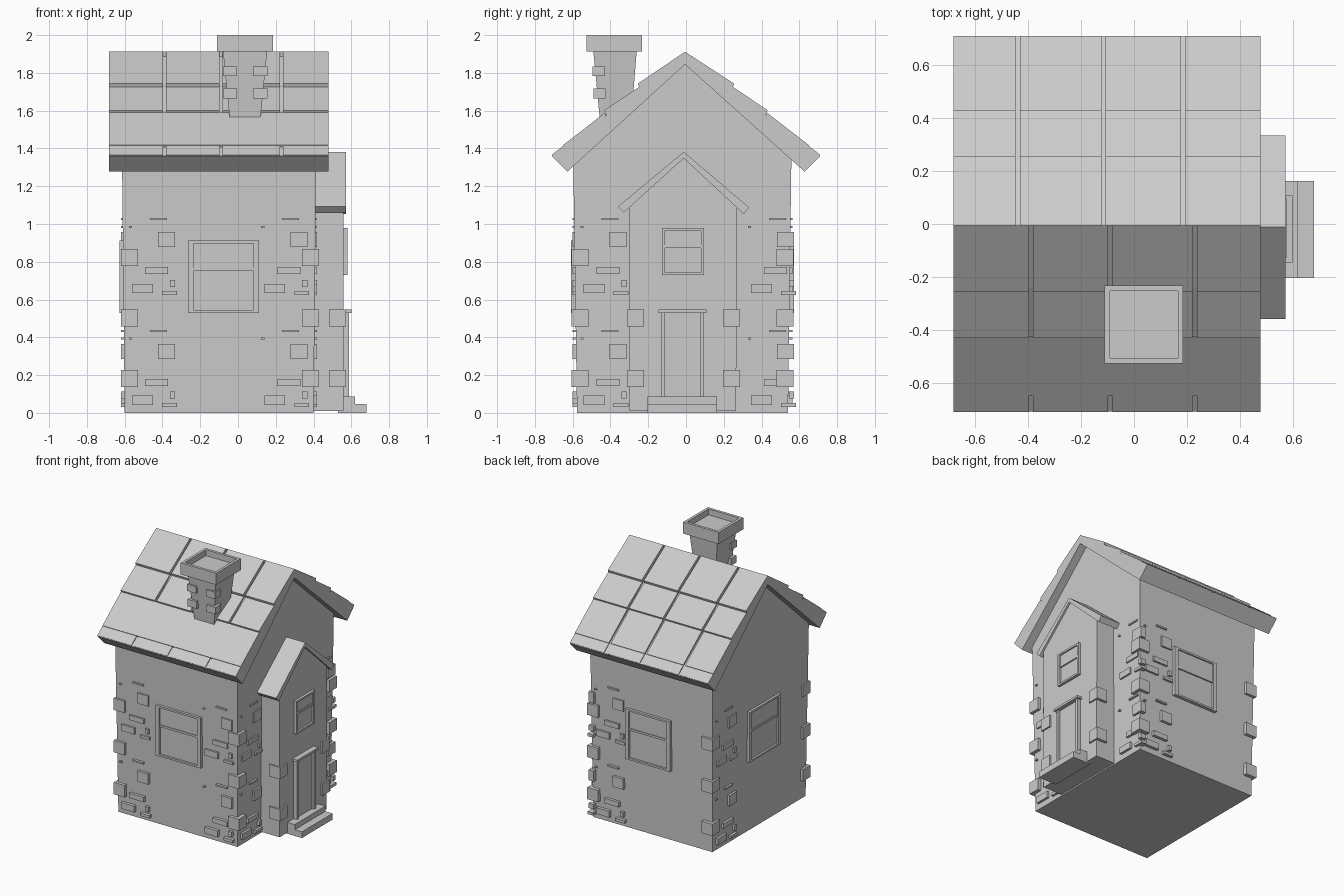
import bpy, bmesh

if "Cube" in bpy.data.objects:
    bpy.data.objects.remove(bpy.data.objects["Cube"])


def finish(name, bm):
    bmesh.ops.recalc_face_normals(bm, faces=bm.faces)
    me = bpy.data.meshes.new(name)
    bm.to_mesh(me)
    bm.free()
    ob = bpy.data.objects.new(name, me)
    bpy.context.collection.objects.link(ob)
    return ob


def add_prism(bm, pts, x0, x1):
    """Extrude a (y, z) outline along x."""
    f = bm.faces.new([bm.verts.new((x0, y, z)) for y, z in pts])
    r = bmesh.ops.extrude_face_region(bm, geom=[f])
    for v in r['geom']:
        if isinstance(v, bmesh.types.BMVert):
            v.co.x = x1


def prism(name, pts, x0, x1):
    bm = bmesh.new()
    add_prism(bm, pts, x0, x1)
    return finish(name, bm)


def add_box(bm, a, b):
    lo = [min(p, q) for p, q in zip(a, b)]
    hi = [max(p, q) for p, q in zip(a, b)]
    add_prism(bm, [(lo[1], lo[2]), (hi[1], lo[2]), (hi[1], hi[2]), (lo[1], hi[2])], lo[0], hi[0])


def boxes(name, items):
    bm = bmesh.new()
    for a, b in items:
        add_box(bm, a, b)
    return finish(name, bm)


# wall frames: u runs left to right seen from outside, v is up, n is outward
WALL = {
    'front': lambda u, v, n: (u, -0.588 - n, v),
    'right': lambda u, v, n: (0.405 + n, u, v),
    'back': lambda u, v, n: (-u, 0.55 + n, v),
    'left': lambda u, v, n: (-0.606 - n, -u, v),
    'porch': lambda u, v, n: (0.557 + n, u, v),
}


def on_wall(wall, rects):
    """Each rect is u0, u1, v0, v1, outward depth."""
    w = WALL[wall]
    return [(w(u0, v0, -0.03), w(u1, v1, d)) for u0, u1, v0, v1, d in rects]


# main walls, flaring slightly towards the top
body = prism('house_walls', [(-0.577, 0), (0.54, 0), (0.558, 1.35), (-0.005, 1.86), (-0.597, 1.33)], -0.6, 0.4)
for v in body.data.vertices:
    v.co.x += (0.014 if v.co.x > 0 else -0.014) * v.co.z / 1.35

# main roof slab
half = [(0.24, 1.72), (0.42, 1.575), (0.71, 1.36), (0.628, 1.277)]
prism('roof_slab', [(-0.005, 1.887)] + half + [(-0.005, 1.845)] + [(-y, z) for y, z in half[::-1]], -0.683, 0.478)

# overlapping roof tiles, split in columns by thin grooves
rows = [
    [(-0.005, 1.912), (0.255, 1.743), (0.245, 1.715), (-0.005, 1.88)],
    [(0.235, 1.735), (0.432, 1.602), (0.42, 1.57), (0.235, 1.7)],
    [(0.425, 1.592), (0.65, 1.418), (0.64, 1.395), (0.425, 1.56)],
    [(0.64, 1.421), (0.711, 1.366), (0.7, 1.355), (0.64, 1.395)],
]
for side, s, cuts in (('front', -1, [-0.39, -0.09, 0.23]), ('back', 1, [-0.44, -0.115, 0.185])):
    bm = bmesh.new()
    for i, row in enumerate(rows):
        pts = [(s * y if y > 0 else -0.005, z) for y, z in row]
        c = [] if (side == 'front' and i == 2) else cuts
        starts = [-0.683] + [k + 0.008 for k in c]
        ends = [k - 0.008 for k in c] + [0.478]
        for x0, x1 in zip(starts, ends):
            add_prism(bm, pts, x0, x1)
    finish(side + '_roof_tiles', bm)

# entrance bay and its small roof
prism('porch_walls', [(-0.3, 0.01), (0.265, 0.01), (0.27, 1.11), (-0.012, 1.36), (-0.303, 1.11)], 0.35, 0.559)
prism('porch_roof', [(-0.012, 1.382), (0.335, 1.087), (0.305, 1.053), (-0.012, 1.348),
                     (-0.33, 1.06), (-0.36, 1.092)], 0.35, 0.573)

# door with frame and steps
boxes('door_frame', on_wall('porch', [
    (-0.132, -0.112, 0.08, 0.535, 0.03), (0.075, 0.095, 0.08, 0.535, 0.03),
    (-0.145, 0.108, 0.53, 0.547, 0.043)]))
boxes('door', on_wall('porch', [(-0.115, 0.08, 0.08, 0.535, 0.012)]))
boxes('door_steps', [((0.53, -0.205, 0.0), (0.62, 0.163, 0.087)), ((0.6, -0.205, 0.0), (0.68, 0.163, 0.047))])


# windows: surround, crossbar and recessed pane
def window(name, wall, u0, u1, v0, v1, bar, rail):
    d = 0.022
    boxes(name + '_frame', on_wall(wall, [
        (u0, u0 + bar, v0, v1, d), (u1 - bar, u1, v0, v1, d),
        (u0, u1, v0, v0 + 0.014, d), (u0, u1, v1 - 0.014, v1, d),
        (u0 + bar, u1 - bar, rail - 0.008, rail + 0.008, 0.017)]))
    boxes(name + '_pane', on_wall(wall, [
        (u0 + 0.01, u1 - 0.01, v0 + 0.01, rail, 0.007), (u0 + 0.01, u1 - 0.01, rail, v1 - 0.01, 0.012)]))


window('front_window', 'front', -0.265, 0.112, 0.53, 0.912, 0.03, 0.76)
window('back_window', 'back', -0.112, 0.265, 0.53, 0.912, 0.03, 0.76)
window('left_window', 'left', -0.133, 0.245, 0.53, 0.912, 0.03, 0.76)
window('porch_window', 'porch', -0.127, 0.096, 0.73, 0.98, 0.017, 0.88)

# scattered wall bricks: one cluster (offset from left corner), repeated
cluster = [
    (0.182, 0.272, 0.878, 0.958), (0.113, 0.235, 0.735, 0.772), (0.045, 0.155, 0.635, 0.683),
    (0.245, 0.272, 0.667, 0.704), (0.203, 0.282, 0.624, 0.645), (0.139, 0.229, 1.02, 1.032),
    (0.028, 0.044, 0.98, 0.99)]
for wall, corners in (('front', [-0.605, 0.095]), ('right', [-0.587, 0.3]), ('back', [-0.405]), ('left', [-0.548])):
    rects = [(c + a, c + b, v0 - dz, v1 - dz, 0.014)
             for c in corners for dz in (0, 0.592) for a, b, v0, v1 in cluster]
    boxes(wall + '_bricks', on_wall(wall, rects))

# corner stones
stones = []
for z in (0.138, 0.457, 0.778):
    for x in (-0.62, 0.34):
        for y in (-0.605, 0.48):
            stones.append(((x, y, z), (x + 0.09, y + 0.09, z + 0.09)))
    if z < 0.7:
        for y in (-0.313, 0.197):
            stones.append(((0.481, y, z), (0.571, y + 0.09, z + 0.09)))
boxes('corner_stones', stones)

# tapered chimney stem
bm = bmesh.new()
add_box(bm, (-0.036, -0.449, 1.48), (0.111, -0.296, 1.93))
for v in bm.verts:
    if v.co.z > 1.9:
        v.co.x = 0.156 if v.co.x > 0 else -0.081
        v.co.y = -0.492 if v.co.y < -0.4 else -0.26
finish('chimney_stem', bm)

# chimney cap with a sunken top
bm = bmesh.new()
add_box(bm, (-0.112, -0.527, 1.912), (0.186, -0.232, 2.0))
bm.normal_update()
bmesh.ops.recalc_face_normals(bm, faces=bm.faces)
top = max(bm.faces, key=lambda f: f.calc_center_median().z)
bmesh.ops.inset_region(bm, faces=[top], thickness=0.029)
r = bmesh.ops.extrude_face_region(bm, geom=[top])
for v in r['geom']:
    if isinstance(v, bmesh.types.BMVert):
        v.co.z -= 0.045
bmesh.ops.delete(bm, geom=[f for f in bm.faces if f == top], context='FACES_ONLY')
finish('chimney_cap', bm)

# chimney corner bricks
boxes('chimney_bricks', [
    ((-0.08, -0.495, 1.783), (-0.005, -0.43, 1.835)), ((0.08, -0.495, 1.783), (0.155, -0.43, 1.835)),
    ((-0.08, -0.49, 1.665), (-0.005, -0.425, 1.718)), ((0.08, -0.49, 1.665), (0.155, -0.425, 1.718))])
